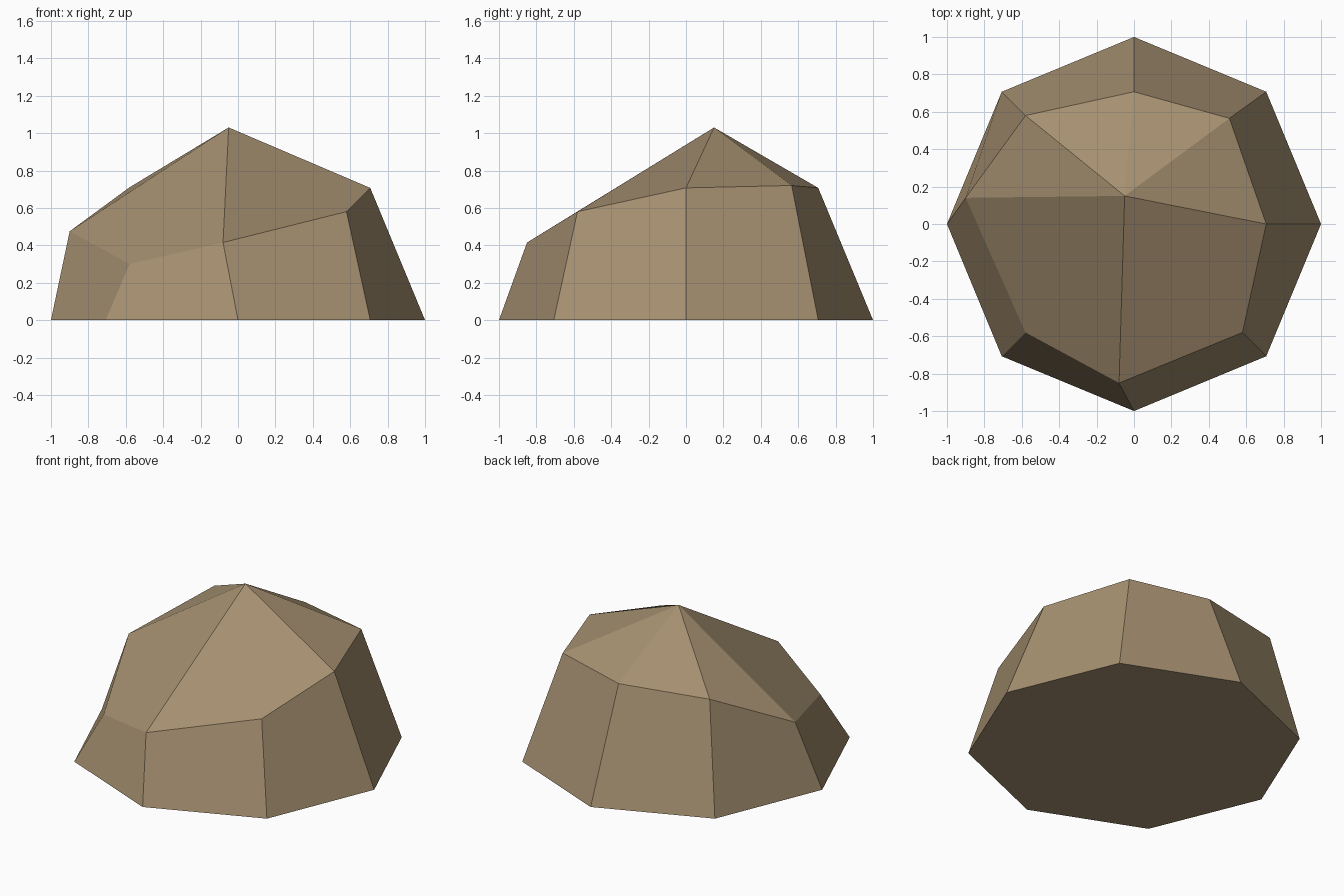
import bpy
import bmesh
from math import cos, sin, pi

cube = bpy.data.objects.get("Cube")
if cube:
    bpy.data.objects.remove(cube, do_unlink=True)

# Stone colour
stone = bpy.data.materials.new("tan_stone")
stone.use_nodes = True
colour = (0.38, 0.28, 0.165, 1)
stone.diffuse_color = colour
bsdf = stone.node_tree.nodes["Principled BSDF"]
bsdf.inputs["Base Color"].default_value = colour
bsdf.inputs["Roughness"].default_value = 0.9

bm = bmesh.new()

# Regular eight-sided foot
sides = 8
foot = [bm.verts.new((cos(2 * pi * i / sides), sin(2 * pi * i / sides), 0))
        for i in range(sides)]

# Uneven shoulder, counter-clockwise from the +x side
shoulder = [bm.verts.new(p) for p in (
    (0.707, 0, 0.707), (0.51, 0.565, 0.72), (0, 0.707, 0.707), (-0.58, 0.58, 0.71),
    (-0.9, 0.14, 0.475), (-0.58, -0.58, 0.3), (-0.08, -0.85, 0.415), (0.58, -0.58, 0.58))]
peak = bm.verts.new((-0.05, 0.15, 1.03))

# Underside and side walls
bm.faces.new(foot[::-1])
for i in range(sides):
    j = (i + 1) % sides
    bm.faces.new((foot[i], foot[j], shoulder[j], shoulder[i]))

# Crown: triangles at the back, broad four-sided facets at the front
for i in range(4):
    bm.faces.new((peak, shoulder[i], shoulder[i + 1]))
for i in (4, 6):
    bm.faces.new((peak, shoulder[i], shoulder[i + 1], shoulder[(i + 2) % sides]))

mesh = bpy.data.meshes.new("rock")
bm.to_mesh(mesh)
bm.free()
mesh.materials.append(stone)
rock = bpy.data.objects.new("rock", mesh)
bpy.context.collection.objects.link(rock)
